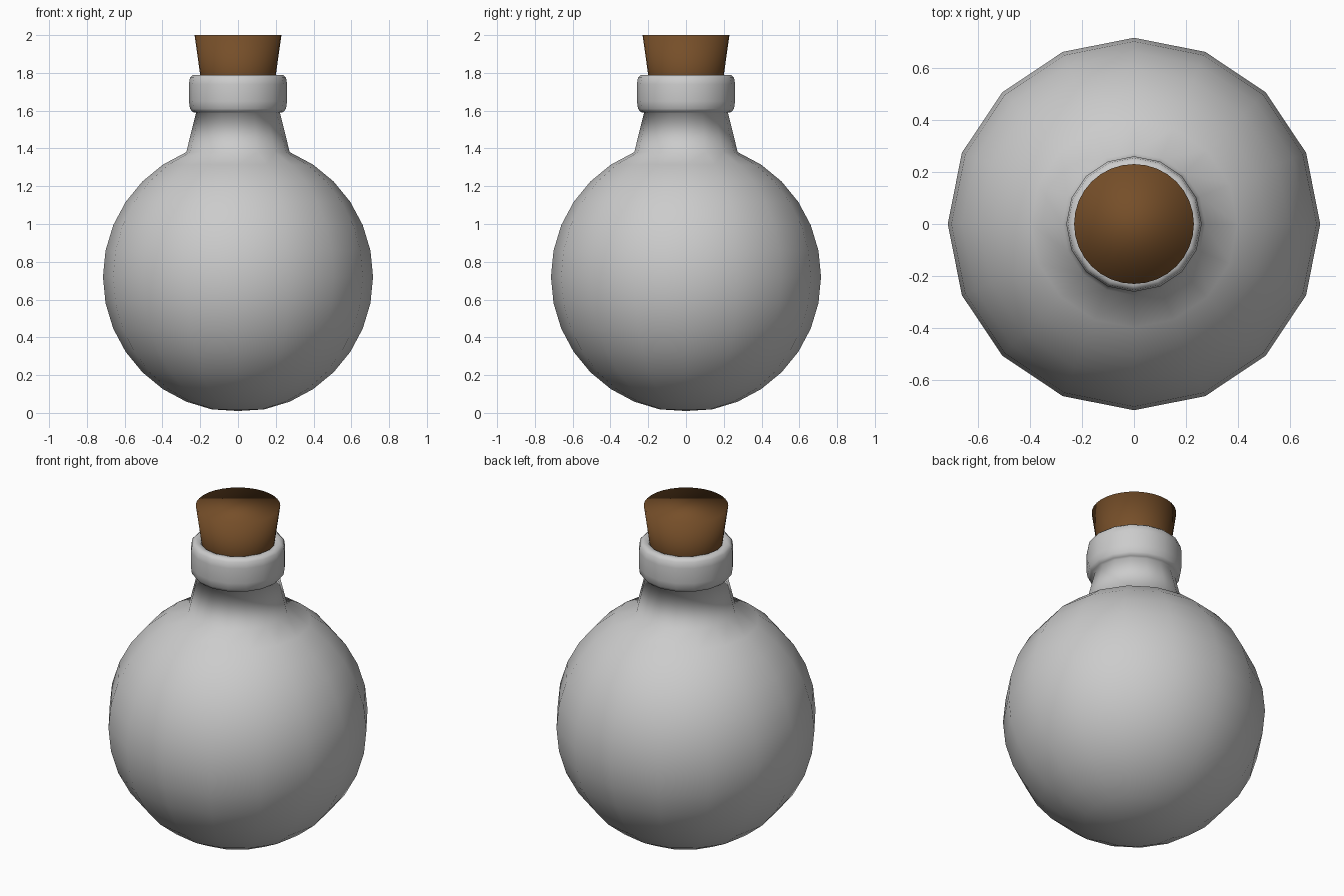
import bpy, bmesh
from math import sin, cos, pi

if "Cube" in bpy.data.objects:
    bpy.data.objects.remove(bpy.data.objects["Cube"])


def lathe(name, profile, sides):
    """Revolve (radius, z) points around z; radius 0 becomes a pole."""
    bm = bmesh.new()
    rings = []
    for r, z in profile:
        if r == 0:
            rings.append([bm.verts.new((0, 0, z))] * sides)
        else:
            rings.append([bm.verts.new((r * cos(2 * pi * i / sides), r * sin(2 * pi * i / sides), z))
                          for i in range(sides)])
    for a, b in zip(rings, rings[1:]):
        for i in range(sides):
            j = (i + 1) % sides
            corners = list(dict.fromkeys((a[i], a[j], b[j], b[i])))
            bm.faces.new(corners)
    # close an open final ring
    if profile[-1][0] > 0:
        bm.faces.new(rings[-1])
    if profile[0][0] > 0:
        bm.faces.new(rings[0][::-1])
    bmesh.ops.recalc_face_normals(bm, faces=bm.faces)
    for f in bm.faces:
        f.smooth = True
    mesh = bpy.data.meshes.new(name)
    bm.to_mesh(mesh)
    bm.free()
    obj = bpy.data.objects.new(name, mesh)
    bpy.context.collection.objects.link(obj)
    return obj


# Round flask body: sphere profile from the bottom pole up to the neck
R, CZ, STEP = 0.715, 0.72, pi / 16
body = [(0, 0.01)] + [(R * sin(k * STEP), CZ - R * cos(k * STEP)) for k in range(1, 15)]

# Tapered neck, rounded lip and inner mouth
neck = [(0.222, 1.59)]
lip = [(0.24, 1.592), (0.254, 1.61), (0.26, 1.65), (0.26, 1.74), (0.254, 1.775),
       (0.238, 1.79), (0.21, 1.79), (0.195, 1.775), (0.19, 1.6)]
bottle = lathe("bottle", body + neck + lip, 16)

# Tapered cork stopper
cork = lathe("cork", [(0.172, 1.59), (0.23, 2.0)], 32)
mat = bpy.data.materials.new("cork_brown")
mat.diffuse_color = (0.18, 0.077, 0.022, 1)
mat.use_nodes = True
mat.node_tree.nodes["Principled BSDF"].inputs["Base Color"].default_value = mat.diffuse_color
cork.data.materials.append(mat)
